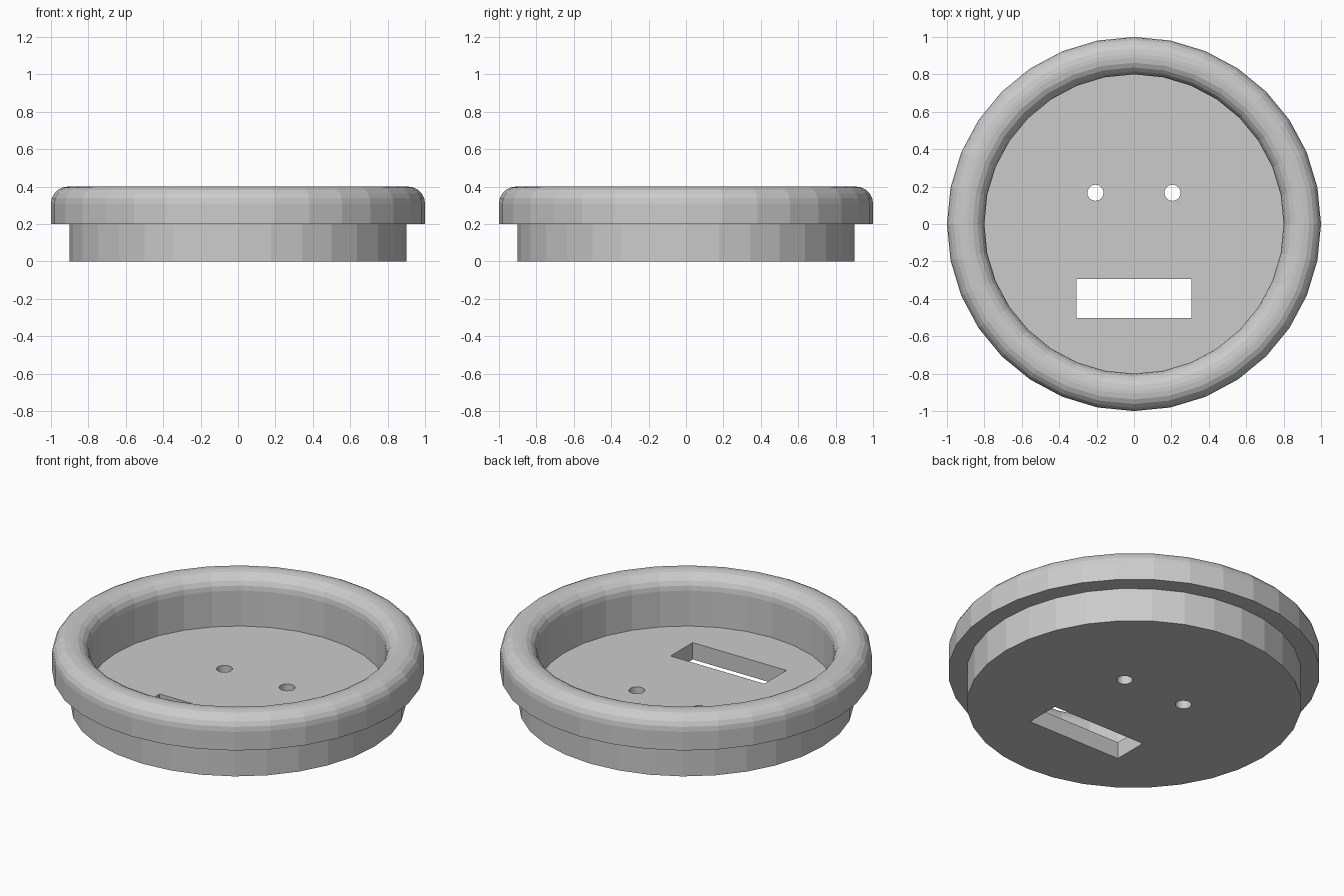
import bpy, bmesh, math

if "Cube" in bpy.data.objects:
    bpy.data.objects.remove(bpy.data.objects["Cube"])

SIDES = 32
FLOOR = 0.10     # floor thickness
R = 0.09         # rounding radius of the rim
STEPS = 5

grey = bpy.data.materials.new("plain_grey")
grey.diffuse_color = (0.6, 0.6, 0.6, 1)
grey.use_nodes = True
grey.node_tree.nodes["Principled BSDF"].inputs["Base Color"].default_value = grey.diffuse_color


def arc(cx, cz, a0, a1):
    pts = []
    for i in range(STEPS + 1):
        a = math.radians(a0 + (a1 - a0) * i / STEPS)
        pts.append((cx + R * math.cos(a), cz + R * math.sin(a)))
    return pts


def finish(name, bm):
    bmesh.ops.recalc_face_normals(bm, faces=bm.faces)
    me = bpy.data.meshes.new(name)
    bm.to_mesh(me)
    bm.free()
    ob = bpy.data.objects.new(name, me)
    bpy.context.collection.objects.link(ob)
    me.materials.append(grey)
    return ob


# Profile: stepped plug, overhanging rim with rounded top, inner wall to floor
profile = [(0.9, 0.0), (0.9, 0.2), (1.0, 0.2)]
profile += arc(1.0 - R, 0.4 - R, 0, 90)
profile += arc(0.8 + R, 0.4 - R, 90, 180)
profile += [(0.8, FLOOR)]

# Round lid
bm = bmesh.new()
rings = []
for r, z in profile:
    rings.append([bm.verts.new((r * math.cos(2 * math.pi * i / SIDES),
                                r * math.sin(2 * math.pi * i / SIDES), z))
                  for i in range(SIDES)])
for a, b in zip(rings, rings[1:]):
    for i in range(SIDES):
        j = (i + 1) % SIDES
        bm.faces.new((a[i], a[j], b[j], b[i]))
bm.faces.new(rings[0])
bm.faces.new(rings[-1])
lid = finish("round_lid", bm)


# Cutters: two round holes and a rectangular slot through the floor
def prism(name, outline):
    bm = bmesh.new()
    low = [bm.verts.new((x, y, -0.1)) for x, y in outline]
    face = bm.faces.new(low)
    ext = bmesh.ops.extrude_face_region(bm, geom=[face])
    top = [v for v in ext["geom"] if isinstance(v, bmesh.types.BMVert)]
    bmesh.ops.translate(bm, verts=top, vec=(0, 0, 0.3))
    ob = finish(name, bm)
    ob.hide_render = True
    return ob


cutters = [prism("slot_cutter", [(-0.308, -0.503), (0.308, -0.503),
                                 (0.308, -0.295), (-0.308, -0.295)])]
for side in (-1, 1):
    cutters.append(prism("hole_cutter", [
        (side * 0.206 + 0.043 * math.cos(2 * math.pi * i / SIDES),
         0.167 + 0.043 * math.sin(2 * math.pi * i / SIDES)) for i in range(SIDES)]))

bpy.context.view_layer.objects.active = lid
for c in cutters:
    m = lid.modifiers.new("cut", 'BOOLEAN')
    m.operation = 'DIFFERENCE'
    m.solver = 'EXACT'
    m.object = c
    bpy.ops.object.modifier_apply(modifier=m.name)
for c in cutters:
    bpy.data.objects.remove(c)
